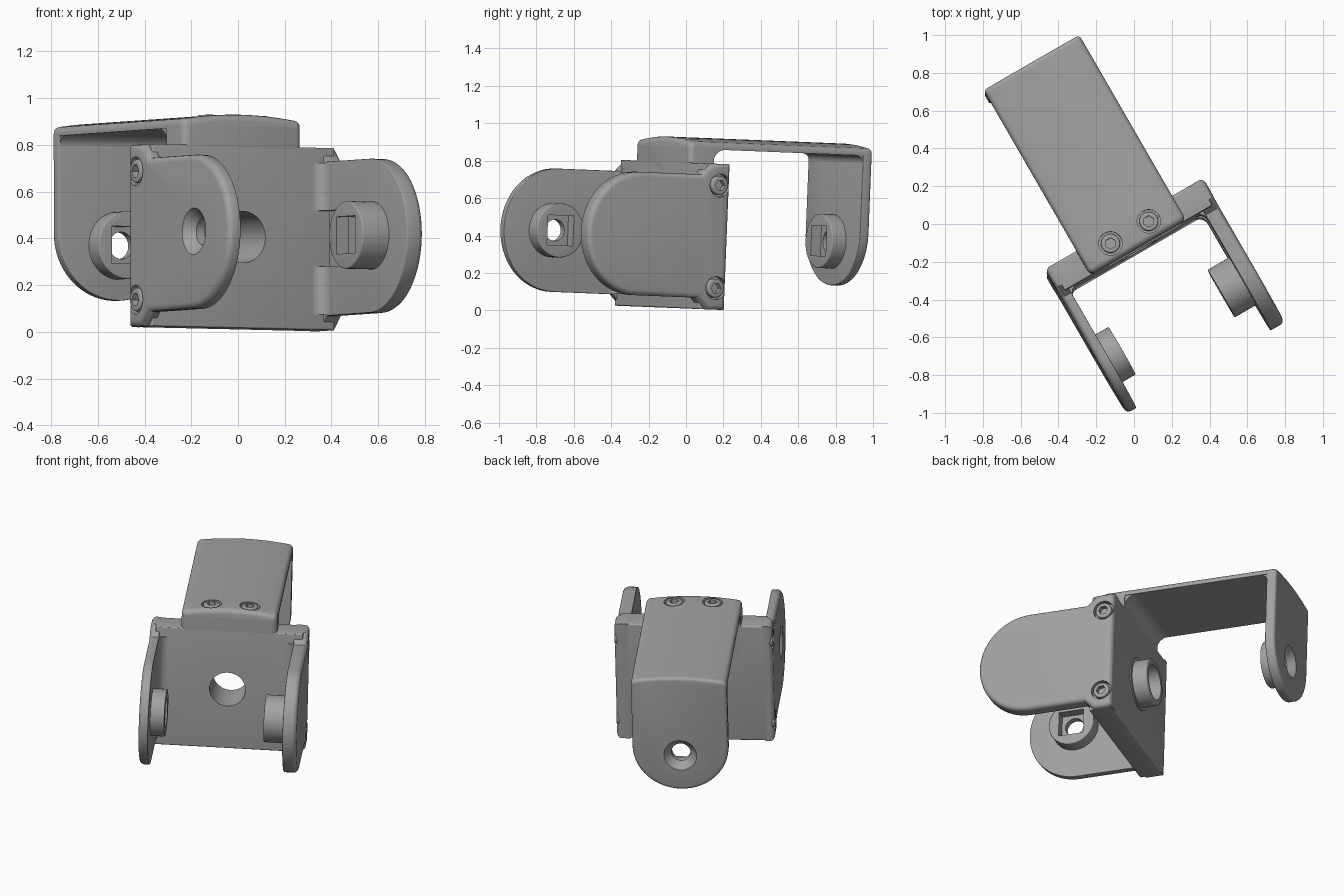
import bpy, bmesh
from math import sin, cos, pi, radians
from mathutils import Matrix

cube = bpy.data.objects.get("Cube")
if cube:
    bpy.data.objects.remove(cube)

grey = bpy.data.materials.new("light_grey")
grey.use_nodes = True
COLOR = (0.36, 0.36, 0.36, 1)
grey.diffuse_color = COLOR
grey.node_tree.nodes["Principled BSDF"].inputs["Base Color"].default_value = COLOR

# Main dimensions in the bracket's own frame: x width, y depth, z height
MID, HALF = -0.0525, 0.2925          # centre and half width of the upper arm
OUT_L, IN_L, IN_R, OUT_R = -0.535, -0.476, 0.345, 0.43
FRONT, BACK, END = -0.135, 0.015, 0.995
TOP, UNDER, AXIS_Z, PIVOT_Y = 0.925, 0.865, 0.4, -0.55
parts = []


def place(p, axis, w):
    v = list(p)
    v.insert(axis, w)
    return v


def loft(name, low, high, axis, lo, hi, bevels=(0, 0)):
    """Solid between two matching outlines, with optionally rounded rims."""
    bm = bmesh.new()
    rings = [[bm.verts.new(place(p, axis, w)) for p in pts]
             for pts, w in ((low, lo), (high, hi))]
    caps = [bm.faces.new(r) for r in rings]
    n = len(low)
    for i in range(n):
        j = (i + 1) % n
        bm.faces.new((rings[0][i], rings[0][j], rings[1][j], rings[1][i]))
    bmesh.ops.recalc_face_normals(bm, faces=bm.faces)
    rims = [list(f.edges) for f in caps]
    for edges, size in zip(rims, bevels):
        if size:
            bmesh.ops.bevel(bm, geom=edges, offset=size, segments=4,
                            profile=0.5, affect='EDGES')
    mesh = bpy.data.meshes.new(name)
    bm.to_mesh(mesh)
    bm.free()
    mesh.materials.append(grey)
    obj = bpy.data.objects.new(name, mesh)
    bpy.context.collection.objects.link(obj)
    parts.append(obj)
    return obj


def prism(name, pts, axis, lo, hi, bevels=(0, 0)):
    return loft(name, pts, pts, axis, lo, hi, bevels)


def box(name, a, b, axis, lo, hi, bevels=(0, 0)):
    pts = [(a[0], a[1]), (b[0], a[1]), (b[0], b[1]), (a[0], b[1])]
    return prism(name, pts, axis, lo, hi, bevels)


def arc(c, rx, rz, start, stop, n):
    return [(c[0] + rx * cos(radians(start + (stop - start) * i / n)),
             c[1] + rz * sin(radians(start + (stop - start) * i / n)))
            for i in range(n + 1)]


def disc(name, c, r1, r2, axis, lo, hi, n=48, bevels=(0, 0), turn=0):
    low, high = (arc(c, r, r, turn, turn + 360, n)[:-1] for r in (r1, r2))
    return loft(name, low, high, axis, lo, hi, bevels)


def fillet(name, c, r, sx, sy, axis, lo, hi):
    """Concave rounded strip in an inside corner."""
    curve = [(c[0] + sx * r * (1 - cos(t)), c[1] + sy * r * (1 - sin(t)))
             for t in [pi / 2 * i / 8 for i in range(9)]]
    back = (c[0] - sx * 0.005, c[1] - sy * 0.005)
    return prism(name, [back] + curve, axis, lo, hi)


def cut(targets, cutters):
    for obj in targets:
        for cutter in cutters:
            mod = obj.modifiers.new("cut", 'BOOLEAN')
            mod.operation, mod.solver, mod.object = 'DIFFERENCE', 'EXACT', cutter
        graph = bpy.context.evaluated_depsgraph_get()
        mesh = bpy.data.meshes.new_from_object(obj.evaluated_get(graph))
        obj.modifiers.clear()
        obj.data = mesh
    for cutter in cutters:
        parts.remove(cutter)
        bpy.data.objects.remove(cutter)


def crown():
    """Gently domed top edge with rounded corners, right to left."""
    r, drop = 0.03, 0.02
    side = TOP - drop - r
    right = arc((MID + HALF - r, side), r, r, 0, 80, 5)
    dome = [(MID + (HALF - r) * t / 6, TOP - drop * (t / 6) ** 2)
            for t in range(5, -6, -1)]
    left = [(2 * MID - x, z) for x, z in reversed(right)]
    return right + dome + left


def crowned(bottom):
    return crown() + [(MID - HALF, bottom), (MID + HALF, bottom)]


# Bridge plate and raised centre block
bridge = box("bridge_plate", (-0.5, 0.01), (0.4, 0.79), 1, FRONT, BACK, (0.008, 0.012))
block = prism("raised_block", crowned(0.6), 1, FRONT, BACK, (0.03, 0))
tube = disc("rear_tube", (MID, AXIS_Z), 0.145, 0.145, 1, BACK - 0.02, 0.115,
            bevels=(0, 0.01))
flange = disc("rear_flange", (MID, AXIS_Z), 0.165, 0.165, 1, BACK - 0.01, 0.022)
cut([bridge, tube, flange],
    [disc("bore", (MID, AXIS_Z), 0.11, 0.11, 1, FRONT - 0.1, 0.2)])

# Front arms with rounded ends
H = 0.33
arm = ([(BACK, 0.01), (BACK, 0.79), (-0.1, 0.79), (-0.16, AXIS_Z + H)]
       + arc((-0.53, AXIS_Z), 0.32, H, 90, 270, 32)
       + [(-0.16, AXIS_Z - H), (-0.1, 0.01)])
left_arm = prism("left_arm", arm, 0, OUT_L, IN_L, (0.028, 0.004))
right_arm = prism("right_arm", arm, 0, IN_R, OUT_R, (0.004, 0.028))
fillet("left_fillet", (IN_L, FRONT), 0.05, 1, -1, 2, 0.075, 0.725)
right_fillet = fillet("right_fillet", (IN_R, FRONT), 0.05, -1, -1, 2, 0.075, 0.725)
cut([right_arm, right_fillet],
    [box("slot", (-0.5, 0.28), (-0.12, 0.52), 0, 0.25, 0.375)])

# Upper arm and its hanging end plate
slab = prism("upper_arm", crowned(UNDER), 1, FRONT + 0.035, END - 0.025)
end = prism("end_plate",
            crown() + arc((MID, 0.45), HALF, 0.285, 180, 360, 32),
            1, END - 0.06, END, (0.004, 0.02))
fillet("block_fillet", (BACK, UNDER), 0.07, 1, -1, 0, MID - HALF + 0.005, MID + HALF - 0.005)
fillet("end_fillet", (END - 0.06, UNDER), 0.04, -1, -1, 0, MID - HALF + 0.005, MID + HALF - 0.005)


# Pivot bosses: square socket inside, countersunk hole outside
def pivot(name, plate, c, axis, face, inner, outer, through=True):
    d = 1 if face > inner else -1
    boss = disc(name, c, 0.145, 0.145, axis, inner - d * 0.01, face, bevels=(0, 0.006))
    tools = [disc("socket", c, 0.113, 0.113, axis, face - d * 0.06, face + d * 0.05,
                  n=4, turn=45)]
    if through:
        tools.append(disc("hole", c, 0.058, 0.058, axis, outer - d * 0.1, face + d * 0.1))
        tools.append(disc("sink", c, 0.104, 0.058, axis, outer - d * 0.004, outer + d * 0.045))
    cut([plate, boss] if through else [boss], tools)


pivot("left_boss", left_arm, (PIVOT_Y, AXIS_Z), 0, -0.39, IN_L, OUT_L)
pivot("right_boss", right_arm, (PIVOT_Y, AXIS_Z), 0, 0.215, IN_R, OUT_R, False)
pivot("end_boss", end, (MID, AXIS_Z), 1, END - 0.145, END - 0.06, END)


# Countersunk socket screws
def screw(name, targets, c, axis, face, d):
    cut(targets, [disc("seat", c, 0.062, 0.062, axis, face - d * 0.03, face + d * 0.05)])
    head = disc(name, c, 0.05, 0.05, axis, face - d * 0.05, face + d * 0.002,
                n=32, bevels=(0, 0.008))
    cut([head], [disc("hex", c, 0.03, 0.03, axis, face - d * 0.03, face + d * 0.05, n=6)])


for side in (-1, 1):
    screw("top_screw", [slab, block], (MID + side * 0.117, -0.045), 2, TOP - 0.004, 1)
    z = AXIS_Z + side * 0.275
    screw("left_screw", [left_arm, bridge], (-0.05, z), 0, OUT_L, -1)
    screw("right_screw", [right_arm, bridge], (-0.05, z), 0, OUT_R, 1)

# Turn and tilt the whole bracket
pose = (Matrix.Translation((0, 0, AXIS_Z)) @ Matrix.Rotation(radians(30), 4, 'Z')
        @ Matrix.Rotation(radians(-2), 4, 'X') @ Matrix.Rotation(radians(1.15), 4, 'Y')
        @ Matrix.Translation((0, 0, -AXIS_Z)))
bpy.ops.object.select_all(action='DESELECT')
for obj in parts:
    obj.data.transform(pose)
    obj.select_set(True)
bpy.context.view_layer.objects.active = parts[0]
bpy.ops.object.shade_smooth_by_angle(angle=radians(32))
